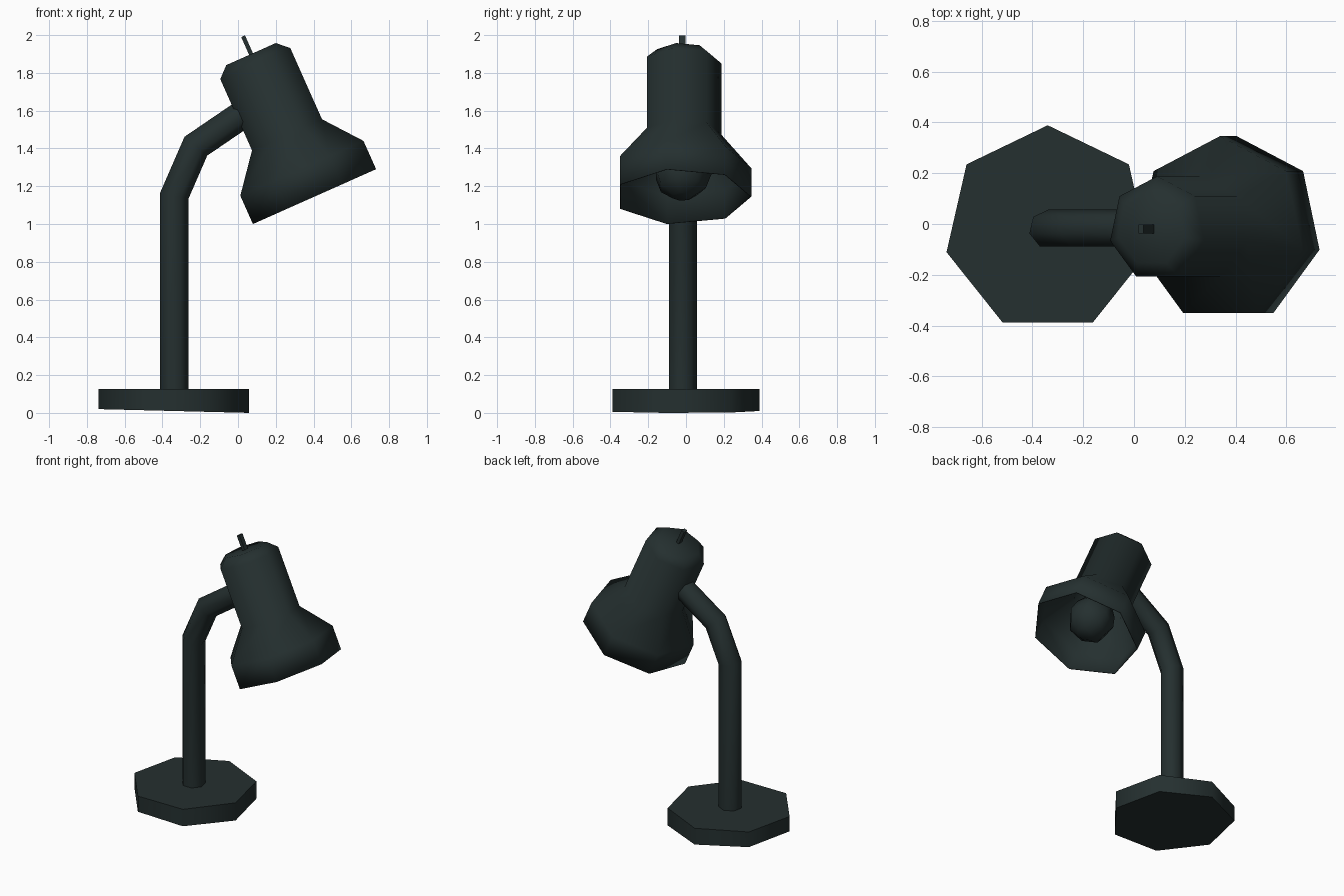
import bpy, bmesh, math
from mathutils import Vector

if "Cube" in bpy.data.objects:
    bpy.data.objects.remove(bpy.data.objects["Cube"])

SIDES = 7
CY = -0.02                      # common y of all part centres
TILT = math.radians(24)         # lean of the lamp head

dark = bpy.data.materials.new("dark_green_grey")
dark.diffuse_color = (0.018, 0.029, 0.029, 1)
dark.use_nodes = True
dark.node_tree.nodes["Principled BSDF"].inputs["Base Color"].default_value = dark.diffuse_color


def finish(name, bm, wall=0.0):
    bmesh.ops.recalc_face_normals(bm, faces=bm.faces[:])
    me = bpy.data.meshes.new(name)
    bm.to_mesh(me)
    bm.free()
    me.materials.append(dark)
    ob = bpy.data.objects.new(name, me)
    bpy.context.collection.objects.link(ob)
    if wall:
        mod = ob.modifiers.new("wall", 'SOLIDIFY')
        mod.thickness = wall
        mod.offset = -1
    bpy.ops.object.select_all(action='DESELECT')
    ob.select_set(True)
    bpy.context.view_layer.objects.active = ob
    bpy.ops.object.shade_smooth_by_angle(angle=math.radians(60))
    return ob


def loft(rings, cap_start=True, cap_end=True):
    """Each ring: centre, sideways direction in the xz plane, radius."""
    bm = bmesh.new()
    loops = []
    for centre, side, r in rings:
        loop = []
        for k in range(SIDES):
            a = math.pi / 2 + 2 * math.pi * k / SIDES
            p = centre + side * (r * math.cos(a)) + Vector((0, r * math.sin(a), 0))
            loop.append(bm.verts.new(p))
        loops.append(loop)
    for lo, hi in zip(loops, loops[1:]):
        for k in range(SIDES):
            n = (k + 1) % SIDES
            bm.faces.new((lo[k], lo[n], hi[n], hi[k]))
    if cap_start:
        bm.faces.new(loops[0][::-1])
    if cap_end:
        bm.faces.new(loops[-1])
    return bm


# Base: seven-sided disc whose underside slopes slightly
X = Vector((1, 0, 0))
base = loft([(Vector((-0.34, CY, 0)), X, 0.409), (Vector((-0.34, CY, 0.126)), X, 0.409)])
for v in base.verts:
    if v.co.z < 0.05:
        v.co.z = max(0, 0.01 - 0.025 * (v.co.x + 0.34))
finish("base", base)

# Stem: tube with mitred bends
path = [Vector((x, CY, z)) for x, z in
        [(-0.337, 0.11), (-0.337, 1.15), (-0.223, 1.412), (0.05, 1.598)]]
rings = []
for i, p in enumerate(path):
    before = (p - path[i - 1]).normalized() if i else None
    after = (path[i + 1] - p).normalized() if i < len(path) - 1 else None
    d = ((before or after) + (after or before)).normalized()
    stretch = 1 / d.dot(before or after)
    rings.append((p, Vector((d.z, 0, -d.x)) * stretch, 0.077))
finish("stem", loft(rings))

# Head: everything lathed along the tilted axis from the rim centre
rim = Vector((0.405, CY, 1.145))
axis = Vector((-math.sin(TILT), 0, math.cos(TILT)))
side = Vector((math.cos(TILT), 0, math.sin(TILT)))


def lathe(profile, **caps):
    return loft([(rim + axis * a, side, r) for r, a in profile], **caps)


finish("shade", lathe([(0.366, 0), (0.366, 0.164), (0.208, 0.358),
                       (0.208, 0.771), (0.147, 0.826)], cap_start=False), wall=0.005)

# Bulb
finish("bulb", lathe([(0.055, 0.0), (0.125, 0.05), (0.155, 0.13), (0.135, 0.22),
                      (0.085, 0.31), (0.06, 0.40), (0.06, 0.55)]))

# Switch on top of the shade
bm = bmesh.new()
bmesh.ops.create_cube(bm, size=1)
for v in bm.verts:
    c = v.co.copy()
    v.co = rim + axis * (0.872 + c.z * 0.115) + side * (c.x * 0.022) + Vector((0, c.y * 0.035, 0))
finish("switch", bm)
